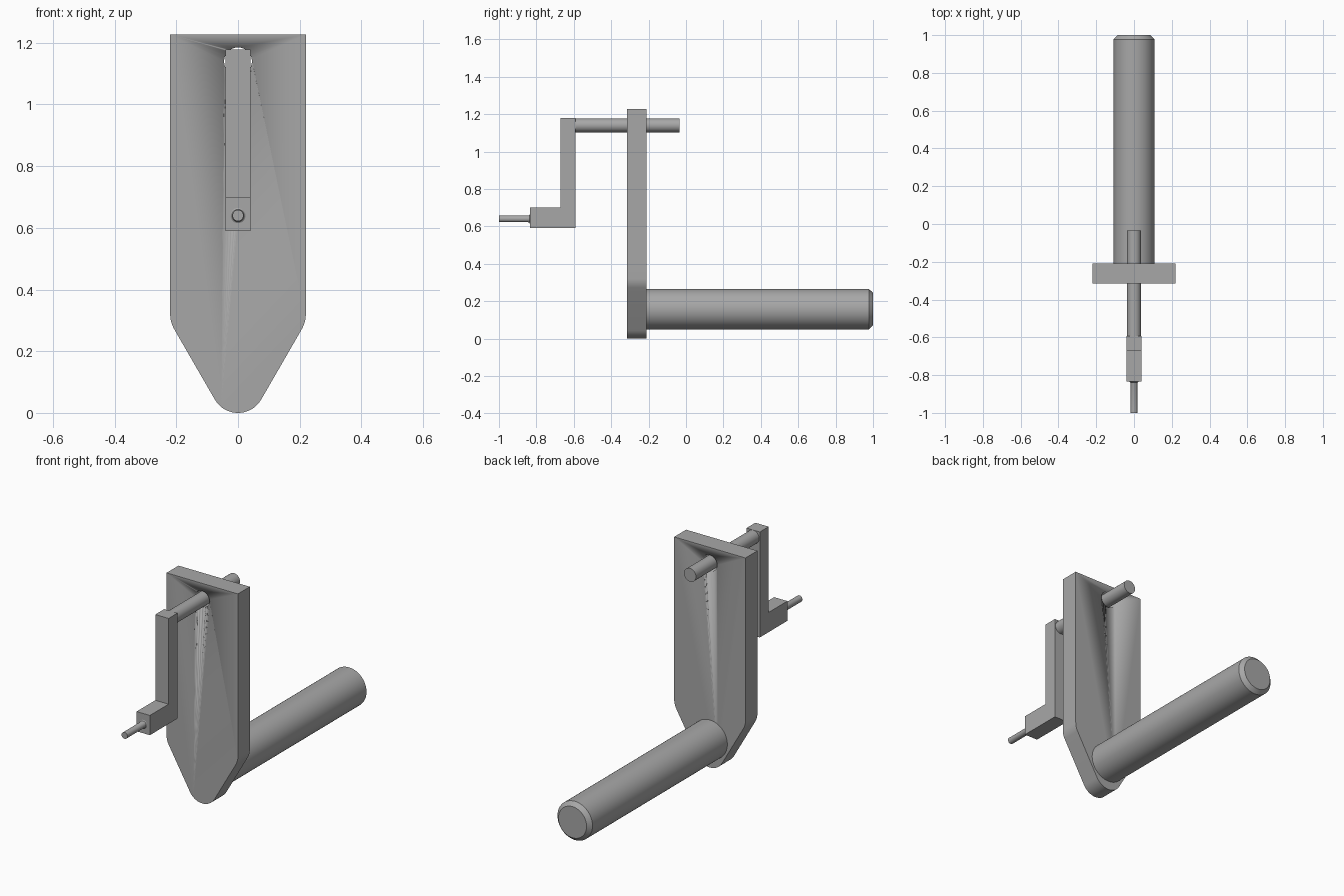
import bpy, bmesh
from math import sin, cos, radians
from mathutils import Matrix

cube = bpy.data.objects.get("Cube")
if cube:
    bpy.data.objects.remove(cube)

GREY = (0.39, 0.39, 0.39, 1)
metal = bpy.data.materials.new("plain grey")
metal.use_nodes = True
metal.diffuse_color = GREY
metal.node_tree.nodes["Principled BSDF"].inputs["Base Color"].default_value = GREY


def finish(name, bm, smooth=True):
    bmesh.ops.recalc_face_normals(bm, faces=bm.faces)
    mesh = bpy.data.meshes.new(name)
    bm.to_mesh(mesh)
    bm.free()
    mesh.materials.append(metal)
    ob = bpy.data.objects.new(name, mesh)
    bpy.context.collection.objects.link(ob)
    if smooth:
        bpy.ops.object.select_all(action='DESELECT')
        ob.select_set(True)
        bpy.context.view_layer.objects.active = ob
        bpy.ops.object.shade_smooth_by_angle(angle=radians(30))
    return ob


def extrude(name, outline, axis, start, end, smooth=True):
    """Extrude a closed 2D outline along the x or y axis."""
    bm = bmesh.new()
    place = (lambda a, b: (start, a, b)) if axis == 'x' else (lambda a, b: (a, start, b))
    face = bm.faces.new([bm.verts.new(place(a, b)) for a, b in outline])
    moved = bmesh.ops.extrude_face_region(bm, geom=[face])["geom"]
    step = (end - start, 0, 0) if axis == 'x' else (0, end - start, 0)
    bmesh.ops.translate(bm, vec=step, verts=[v for v in moved if isinstance(v, bmesh.types.BMVert)])
    return finish(name, bm, smooth)


def rod(name, z, profile, sides=64):
    """Round bar along y from (y, radius) stations."""
    bm = bmesh.new()
    rings = []
    for y, r in profile:
        ring = bmesh.ops.create_circle(bm, segments=sides, radius=r,
                                       matrix=Matrix.Translation((0, y, z)) @ Matrix.Rotation(radians(90), 4, 'X'))
        rings.append(ring["verts"])
    for a, b in zip(rings, rings[1:]):
        for i in range(sides):
            j = (i + 1) % sides
            bm.faces.new((a[i], a[j], b[j], b[i]))
    bm.faces.new(rings[0])
    bm.faces.new(rings[-1])
    return finish(name, bm)


def arc(cx, cz, r, a0, a1, n):
    angles = [radians(a0 + (a1 - a0) * i / n) for i in range(n + 1)]
    return [(cx + r * cos(a), cz + r * sin(a)) for a in angles]


# Plate: square top, tapered lower end with a rounded tip
right_half = [(0.22, 1.227)] + arc(0.12, 0.321, 0.1, 0, -30, 8) + arc(0, 0.087, 0.087, -30, -90, 14)
outline = right_half + [(-x, z) for x, z in reversed(right_half[:-1])]
plate = extrude("plate", outline, 'y', -0.315, -0.21)

# Clearance hole for the shaft
SHAFT_Z = 1.14
cutter = rod("hole_cutter", SHAFT_Z, [(-0.4, 0.045), (-0.1, 0.045)])
cutter.hide_render = True
cutter.hide_viewport = True
hole = plate.modifiers.new("shaft hole", 'BOOLEAN')
hole.operation = 'DIFFERENCE'
hole.solver = 'EXACT'
hole.object = cutter

# Shaft through the plate
rod("crank_shaft", SHAFT_Z, [(-0.6, 0.037), (-0.035, 0.037)])

# L-shaped crank arm
crank = [(-0.592, 1.178), (-0.67, 1.178), (-0.67, 0.7), (-0.835, 0.7), (-0.835, 0.59), (-0.592, 0.59)]
extrude("crank_arm", crank, 'x', -0.041, 0.041, smooth=False)

# Pin with a small flared root
rod("crank_pin", 0.64, [(-1, 0.018), (-0.844, 0.018), (-0.838, 0.02), (-0.834, 0.026)], 32)

# Handle bar with chamfered end
rod("handle_bar", 0.157, [(-0.212, 0.108), (0.978, 0.108), (1, 0.087)])
